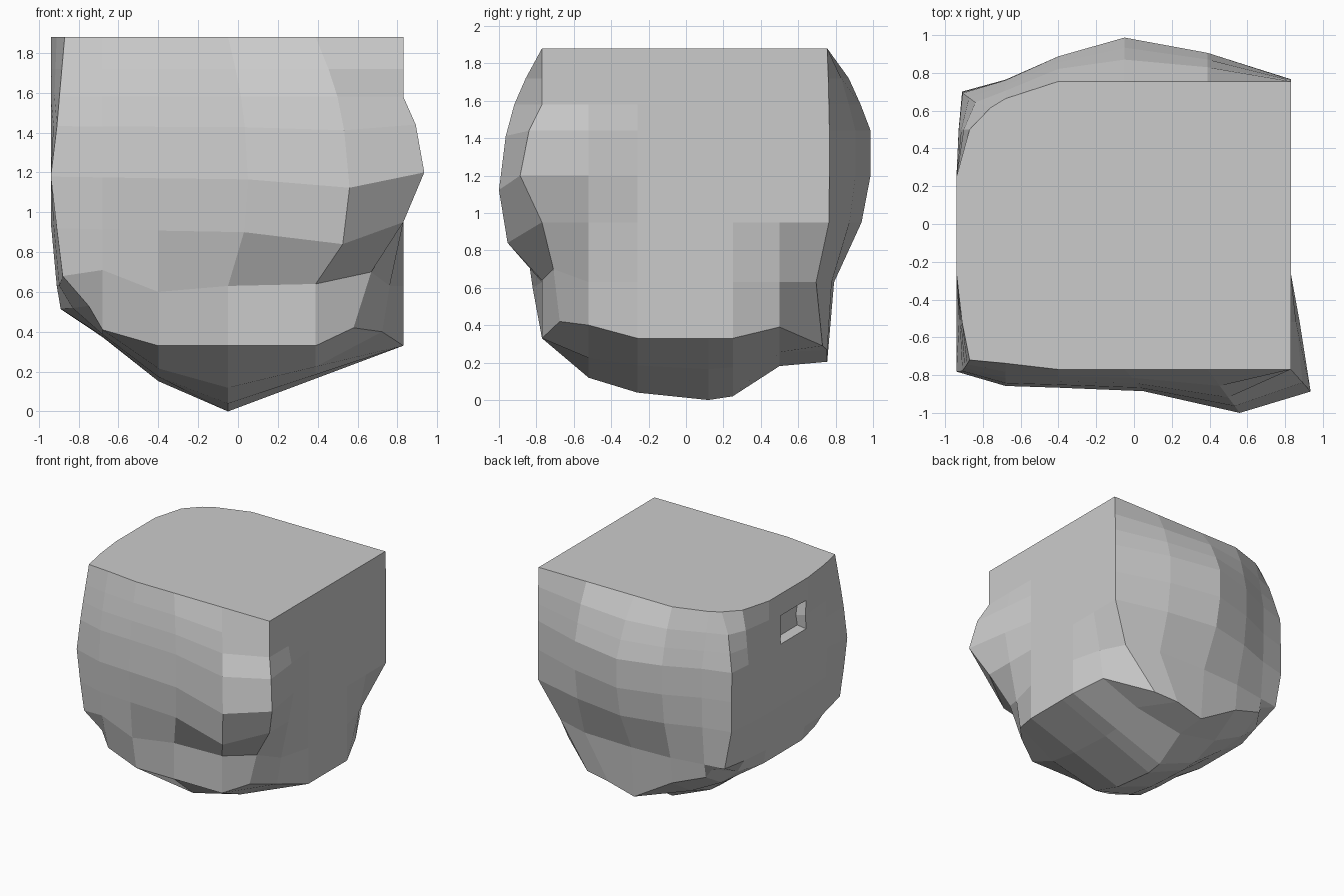
import bpy, bmesh
from itertools import product

if "Cube" in bpy.data.objects:
    bpy.data.objects.remove(bpy.data.objects["Cube"])

# Lattice stations of the squared block before it is weathered
XS = [-.94, -.68, -.4, -.05, .39, .83]
YS = [-.77, -.52, -.26, .12, .25, .5, .755]
ZS = [.33, .63, .95, 1.2, 1.44, 1.58, 1.72, 1.88]


def curve(t, *pts):
    """Piecewise linear profile through (t, value) points."""
    if t <= pts[0][0]:
        return pts[0][1]
    for (a, va), (b, vb) in zip(pts, pts[1:]):
        if t <= b:
            return va + (vb - va) * (t - a) / (b - a)
    return pts[-1][1]


def weather(x, y, z):
    nx, ny, nz = x, y, z
    front, back = y == YS[0], y == YS[-1]
    # Front bulge, strongest right of centre
    if front:
        f = curve(z, (.33, 0), (.63, 0), (.95, .8), (1.2, 1), (1.27, .94),
                  (1.46, .83), (1.66, .52), (1.88, 0))
        side = curve(x, (-.94, .05), (-.68, .38), (-.4, .42), (-.05, .5), (.39, 1), (.83, 0))
        ny -= .23 * f * side
        nx += f * curve(x, (-.4, 0), (-.05, .1), (.39, .17), (.83, 0))
        if z == .63:
            ny -= curve(x, (-.94, 0), (-.68, .05), (-.4, .05), (-.05, 0))
            nz += curve(x, (-.94, .05), (-.68, .08), (-.4, -.03), (-.05, 0), (.39, .01), (.83, .07))
        # Courses sag toward the right
        sag = curve(z, (.63, 0), (.95, 1), (1.2, .7), (1.58, 0))
        nz -= sag * curve(x, (-.94, .03), (-.05, .05), (.39, .11), (.83, 0))
    # Back bulge, strongest in the middle
    if back:
        g = curve(z, (.33, 0), (.55, 0), (.95, .75), (1.27, 1), (1.46, .94), (1.71, .5), (1.88, 0))
        ny += .245 * g * curve(x, (-.94, 0), (-.68, .2), (-.5, .45), (-.05, 1), (.39, .65), (.83, .05))
    # Belly underneath, rising to the left edge
    if z == ZS[0]:
        bx = curve(x, (-.72, .05), (-.43, .5), (-.05, 1), (.83, 0))
        by = curve(y, (-.77, 0), (-.52, .64), (-.26, .88), (.12, 1), (.25, .94), (.5, .45), (.755, .38))
        nz += curve(x, (-.94, .2), (-.68, .08), (-.4, 0)) - .33 * bx * by
        if back:
            nz += curve(x, (-.94, .06), (-.68, .12), (-.4, .15), (-.05, 0))
            nx -= curve(x, (-.05, 0), (.39, .2), (.83, .18))
        if x == XS[-1]:
            nz += curve(y, (-.77, .09), (-.52, .07), (-.26, 0), (.25, 0), (.5, .06), (.755, -.04))
    # Vertical edges: worn inward, fading along each side
    ty = curve(abs(y), (.26, 0), (.51, .4), (.75, 1))
    if x == XS[-1]:
        worn = curve(z, (.33, .25), (.42, .24), (.66, .15), (.95, 0))
        nx -= ty * worn
        if front or back:
            ny -= (1 if y > 0 else -1) * worn * (.1 if back and z == ZS[0] else .38)
        # Swelling on the front right edge
        swell = curve(z, (.95, 0), (1.18, 1), (1.41, .7), (1.58, 0))
        nx += .108 * swell * curve(y, (-.77, 1), (-.52, .45), (-.26, 0))
        if front:
            ny -= .12 * swell
    if x == XS[0]:
        if y < 0:
            dx = curve(z, (.33, .14), (.63, .03), (.95, .03), (1.2, 0), (1.43, .03), (1.88, .07))
        else:
            dx = curve(z, (.33, .17), (.63, .06), (.95, .03), (1.43, .03), (1.72, .1), (1.88, .18))
        nx += dx * ty + curve(z, (.33, .05), (.63, .03), (.85, 0))
    if front or back:
        tx = curve(x, (-.94, 1), (-.68, .65), (-.5, 0))
        if front:
            ny += tx * curve(z, (.33, .05), (.63, 0), (1.43, 0), (1.88, .05))
        else:
            ny -= tx * curve(z, (.33, .07), (.63, .05), (1.43, .06), (1.88, .14))
    return nx, ny, nz


# Boulder: surface of the lattice, each point weathered
bm = bmesh.new()
dims = (XS, YS, ZS)
verts = {}


def vert(idx):
    if idx not in verts:
        verts[idx] = bm.verts.new(weather(*(d[i] for d, i in zip(dims, idx))))
    return verts[idx]


for axis in range(3):
    a, b = [n for n in range(3) if n != axis]
    for end in (0, len(dims[axis]) - 1):
        for i, j in product(range(len(dims[a]) - 1), range(len(dims[b]) - 1)):
            corners = []
            for di, dj in ((0, 0), (1, 0), (1, 1), (0, 1)):
                idx = [end] * 3
                idx[a], idx[b] = i + di, j + dj
                corners.append(vert(tuple(idx)))
            bm.faces.new(corners)
bmesh.ops.recalc_face_normals(bm, faces=bm.faces[:])

# Small pit high in the left face
pair = []
for f in bm.faces:
    c = f.calc_center_median()
    if c.x < -.9 and -.2 < c.y < .1 and 1.45 < c.z < 1.7:
        pair.append(f)
pit = bmesh.ops.dissolve_faces(bm, faces=pair)["region"]
bmesh.ops.inset_individual(bm, faces=pit, thickness=.03, depth=0)
bmesh.ops.inset_individual(bm, faces=pit, thickness=.04, depth=-.06)

mesh = bpy.data.meshes.new("boulder")
bm.to_mesh(mesh)
bm.free()
boulder = bpy.data.objects.new("boulder", mesh)
bpy.context.collection.objects.link(boulder)
